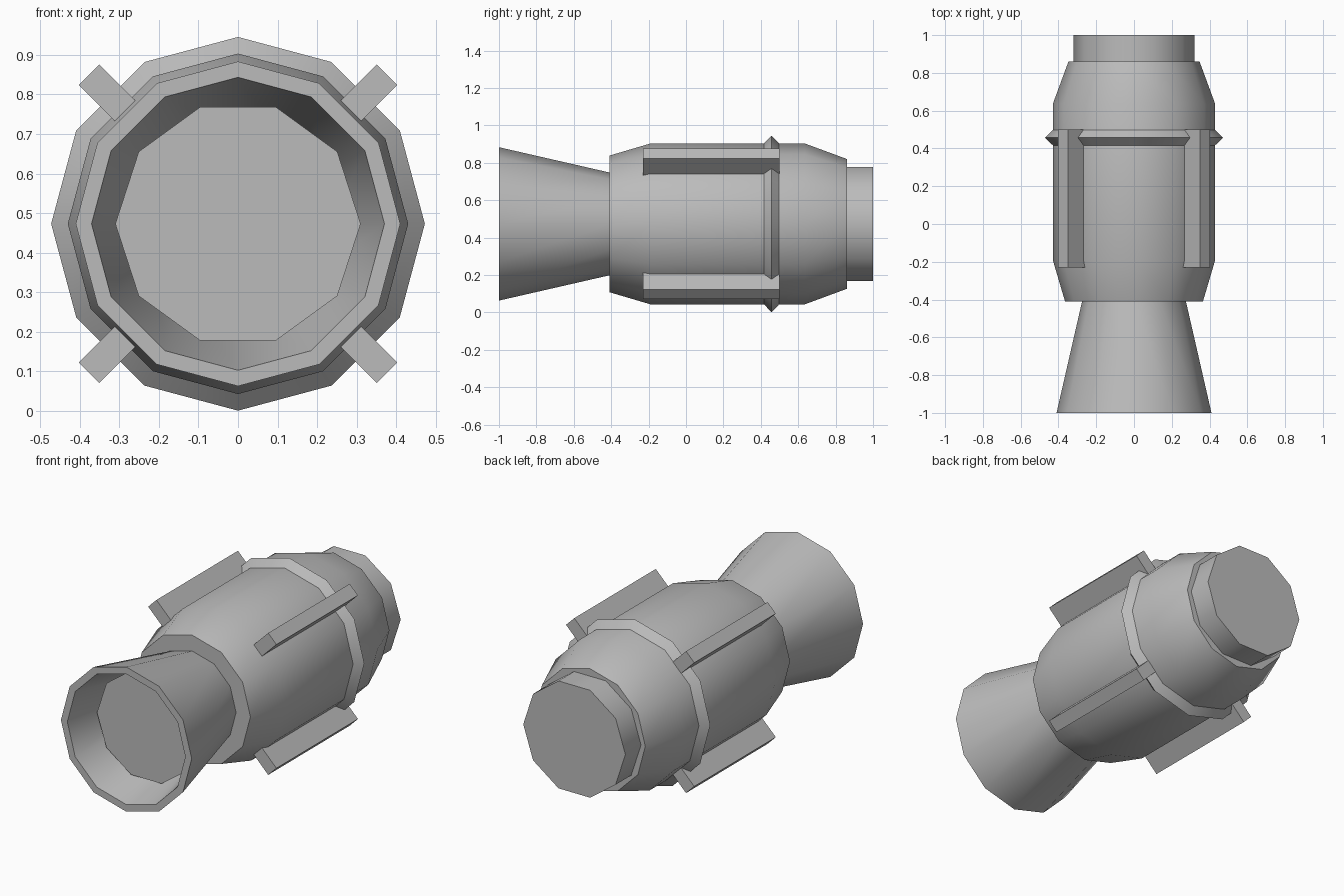
import bpy, bmesh, math
from mathutils import Matrix, Vector

if "Cube" in bpy.data.objects:
    bpy.data.objects.remove(bpy.data.objects["Cube"], do_unlink=True)

AXIS_Z = 0.473

grey = bpy.data.materials.new("plain grey")
grey.use_nodes = True
grey.diffuse_color = (0.5, 0.5, 0.5, 1)
grey.node_tree.nodes["Principled BSDF"].inputs["Base Color"].default_value = (0.5, 0.5, 0.5, 1)


def finish(name, bm, smooth=True):
    mesh = bpy.data.meshes.new(name)
    bm.to_mesh(mesh)
    bm.free()
    mesh.materials.append(grey)
    obj = bpy.data.objects.new(name, mesh)
    bpy.context.collection.objects.link(obj)
    if smooth:
        bpy.ops.object.select_all(action='DESELECT')
        obj.select_set(True)
        bpy.context.view_layer.objects.active = obj
        bpy.ops.object.shade_smooth_by_angle(angle=math.radians(40))
    return obj


def lathe(name, sides, profile, cap_start=False, cap_end=False):
    """Revolve (y, radius) points around the long axis."""
    bm = bmesh.new()
    rings = []
    for y, r in profile:
        angles = [math.tau * i / sides for i in range(sides)]
        rings.append([bm.verts.new((r * math.cos(a), y, AXIS_Z + r * math.sin(a))) for a in angles])
    for a, b in zip(rings, rings[1:]):
        for i in range(sides):
            j = (i + 1) % sides
            bm.faces.new((a[i], b[i], b[j], a[j]))
    if cap_start:
        bm.faces.new(rings[0])
    if cap_end:
        bm.faces.new(rings[-1][::-1])
    # Profiles run front to back along the outside, so faces already point outwards
    return finish(name, bm)


# Main hull with tapered ends
lathe("hull", 12, [(-0.41, 0.365), (-0.19, 0.43), (0.635, 0.43), (0.86, 0.347)], True, True)

# Ridge ring around the hull
lathe("ridge_ring", 12, [(0.415, 0.428), (0.457, 0.472), (0.50, 0.428)])

# Flared nozzle with a thick rim, and the plug inside it
lathe("nozzle", 12, [(-0.41, 0.235), (-1.0, 0.37), (-1.0, 0.41), (-0.41, 0.275)])
lathe("nozzle_plug", 10, [(-0.82, 0.31), (-0.41, 0.24)], True)

# Rear end cap
lathe("rear_cap", 10, [(0.84, 0.32), (1.0, 0.32)], False, True)

# Four diagonal fins
INNER, OUTER, WIDTH = 0.38, 0.532, 0.073
FRONT, BACK = -0.23, 0.50
for k, side in enumerate(("upper_left", "upper_right", "lower_right", "lower_left")):
    bm = bmesh.new()
    bmesh.ops.create_cube(bm, size=1)
    bmesh.ops.scale(bm, vec=(OUTER - INNER, BACK - FRONT, WIDTH), verts=bm.verts)
    bmesh.ops.translate(bm, vec=((OUTER + INNER) / 2, (FRONT + BACK) / 2, 0), verts=bm.verts)
    turn = Matrix.Rotation(-math.radians(45 + 90 * k), 4, 'Y')
    bm.transform(Matrix.Translation(Vector((0, 0, AXIS_Z))) @ turn)
    finish(side + "_fin", bm, smooth=False)
